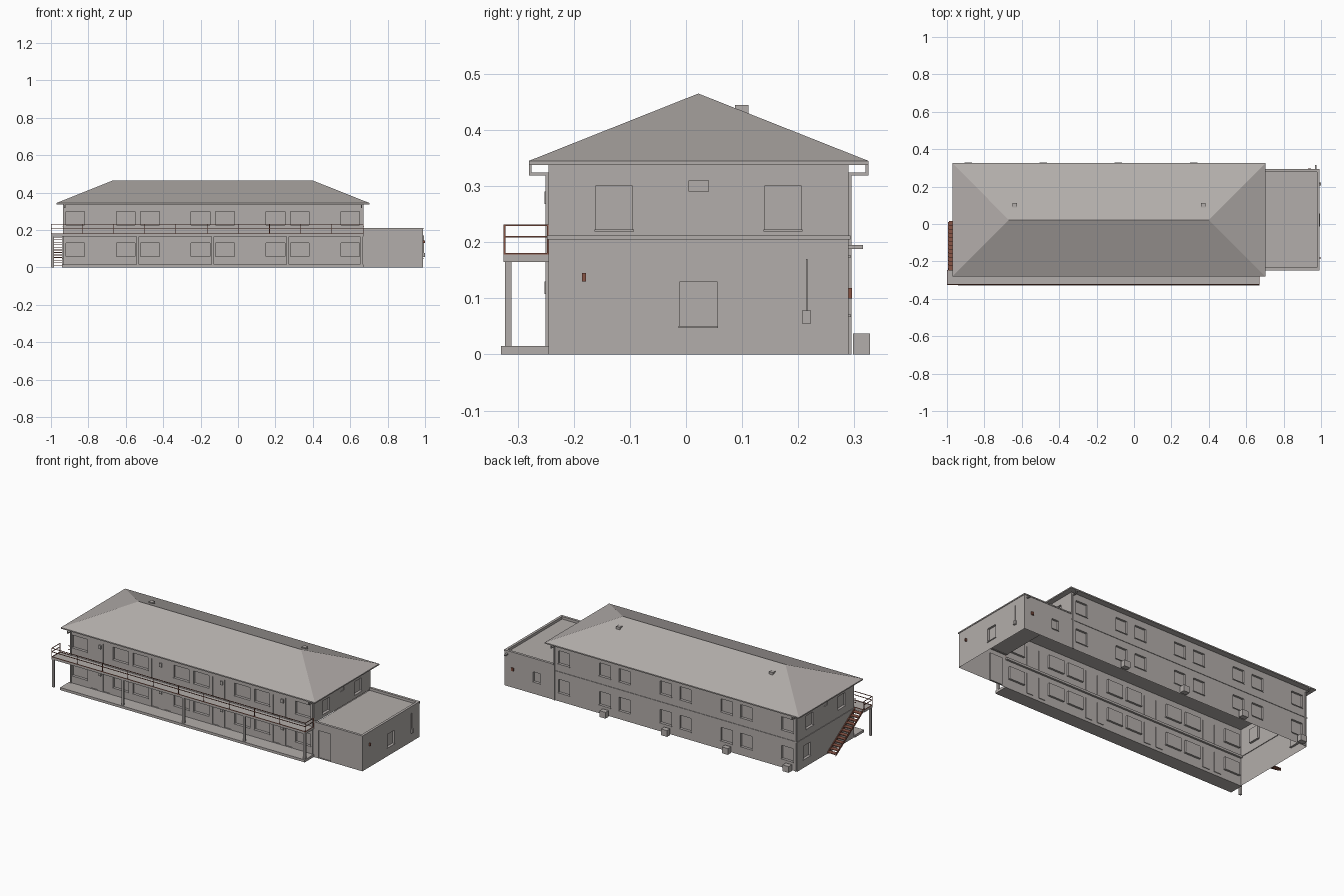
import bpy, bmesh
from mathutils import Vector

cube = bpy.data.objects.get("Cube")
if cube:
    bpy.data.objects.remove(cube, do_unlink=True)


def material(name, rgb):
    m = bpy.data.materials.new(name)
    m.use_nodes = True
    m.diffuse_color = (*rgb, 1)
    m.node_tree.nodes["Principled BSDF"].inputs["Base Color"].default_value = (*rgb, 1)
    return m


STONE = material("warm_grey", (0.45, 0.42, 0.405))
BROWN = material("rust_brown", (0.25, 0.09, 0.06))


def finish(name, bm, mat):
    me = bpy.data.meshes.new(name)
    bm.to_mesh(me)
    bm.free()
    me.materials.append(mat)
    ob = bpy.data.objects.new(name, me)
    bpy.context.collection.objects.link(ob)
    return ob


def boxes(name, spans, mat=STONE):
    """One object made of boxes given as (x0, x1, y0, y1, z0, z1)."""
    bm = bmesh.new()
    for x0, x1, y0, y1, z0, z1 in spans:
        vs = bmesh.ops.create_cube(bm, size=1)["verts"]
        for v in vs:
            v.co = ((x0 + x1) / 2 + v.co.x * (x1 - x0),
                    (y0 + y1) / 2 + v.co.y * (y1 - y0),
                    (z0 + z1) / 2 + v.co.z * (z1 - z0))
    return finish(name, bm, mat)


def wall(name, axis, side, offset, span, height, holes):
    """Thin wall facing side*axis, with recessed panels (u0, u1, z0, z1, depth)."""
    bm = bmesh.new()

    def point(u, z, depth=0):
        d = offset - side * depth
        return Vector((d, u, z)) if axis == "x" else Vector((u, d, z))

    # Winding follows the outward direction
    flip = (axis == "x") != (side > 0)

    def quad(pts):
        vs = [bm.verts.new(p) for p in pts]
        bm.faces.new(vs[::-1] if flip else vs)

    us = sorted({*span, *(h[0] for h in holes), *(h[1] for h in holes)})
    zs = sorted({*height, *(h[2] for h in holes), *(h[3] for h in holes)})
    for a, b in zip(us, us[1:]):
        for c, d in zip(zs, zs[1:]):
            mu, mz = (a + b) / 2, (c + d) / 2
            if not any(h[0] < mu < h[1] and h[2] < mz < h[3] for h in holes):
                quad([point(a, c), point(b, c), point(b, d), point(a, d)])
    for a, b, c, d, deep in holes:
        ring = [(a, c), (b, c), (b, d), (a, d)]
        quad([point(*p, deep) for p in ring])
        for p, q in zip(ring, ring[1:] + ring[:1]):
            quad([point(*p), point(*q), point(*q, deep), point(*p, deep)])
    bmesh.ops.remove_doubles(bm, verts=bm.verts, dist=1e-5)
    finish(name, bm, STONE)
    # Sills under the deep panels, which are the windows
    sills = []
    for a, b, c, d, deep in holes:
        if deep >= 0.01:
            lo, hi = sorted((offset - side * deep, offset + side * 0.004))
            u = (a - 0.002, b + 0.002)
            sills.append((lo, hi, *u, c - 0.003, c + 0.001) if axis == "x"
                         else (*u, lo, hi, c - 0.003, c + 0.001))
    if sills:
        boxes(name + "_sills", sills)


# Main dimensions
LEFT, RIGHT, END = -0.935, 0.67, 0.99
FRONT, BACK = -0.245, 0.29
EAVE, ANNEX = 0.34, 0.21
DECK = 0.178
BAYS = [-0.735 + 0.4 * i for i in range(4)]
LOW, HIGH = (0.05, 0.13), (0.222, 0.30)


def window(mid, width, rows):
    return [(mid - width / 2, mid + width / 2, *r, 0.012) for r in rows]


# Long walls: mirrored pairs of windows in each bay, doors on the front
front_holes, back_holes = [], []
for c in BAYS:
    for s in (-1, 1):
        front_holes += window(c + s * 0.135, 0.1, ((0.058, 0.13), (0.225, 0.30)))
        back_holes += window(c + s * 0.135, 0.075, (LOW, HIGH))
        for z in (0.018, DECK + 0.002):
            m = c + s * 0.04
            front_holes.append((m - 0.022, m + 0.022, z, z + 0.12, 0.004))
wall("front_wall", "y", -1, FRONT, (LEFT, RIGHT), (0, EAVE), front_holes)
wall("back_wall", "y", 1, BACK, (LEFT, RIGHT), (0, EAVE), back_holes)

# End walls
gable = window(-0.128, 0.066, (HIGH,)) + window(0.173, 0.066, (HIGH,))
gable.append((0.005, 0.04, 0.29, 0.31, 0.004))
wall("left_upper_wall", "x", 1, RIGHT, (FRONT, BACK), (ANNEX - 0.01, EAVE), gable)
wall("right_end_wall", "x", -1, LEFT, (FRONT, BACK), (0, EAVE),
     gable + window(0.2, 0.066, (LOW,)))

# Side annex with parapet roof
wall("annex_front_wall", "y", -1, FRONT, (RIGHT, END), (0, ANNEX),
     [(0.70, 0.78, 0.002, 0.165, 0.008)])
wall("annex_back_wall", "y", 1, BACK, (RIGHT, END), (0, ANNEX),
     window(0.78, 0.045, ((0.07, 0.13),)))
wall("annex_end_wall", "x", 1, END, (FRONT, BACK), (0, ANNEX),
     window(0.022, 0.066, (LOW,)))
boxes("annex_roof", [(RIGHT, END - 0.001, FRONT + 0.001, BACK - 0.001, 0.192, 0.197)])
boxes("annex_parapet", [
    (RIGHT, END + 0.003, FRONT - 0.003, FRONT + 0.012, 0.205, 0.212),
    (RIGHT, END + 0.003, BACK - 0.012, BACK + 0.003, 0.205, 0.212),
    (END - 0.012, END + 0.003, FRONT + 0.012, BACK - 0.012, 0.205, 0.212),
    (RIGHT, END - 0.001, FRONT + 0.009, FRONT + 0.012, 0.19, 0.205),
    (RIGHT, END - 0.001, BACK - 0.012, BACK - 0.009, 0.19, 0.205),
    (END - 0.012, END - 0.009, FRONT + 0.012, BACK - 0.012, 0.19, 0.205)])

# Belt course between the floors
boxes("belt_course", [
    (LEFT - 0.003, RIGHT, BACK - 0.004, BACK + 0.003, 0.172, 0.177),
    (LEFT - 0.003, LEFT + 0.004, FRONT, BACK, 0.172, 0.177),
    (LEFT, RIGHT, FRONT, FRONT + 0.012, 0.165, DECK)])

# Hipped roof: eave slab with a ridge
bm = bmesh.new()
eaves = [(-0.97, -0.28), (0.702, -0.28), (0.702, 0.325), (-0.97, 0.325)]
low = [bm.verts.new((x, y, 0.338)) for x, y in eaves]
top = [bm.verts.new((x, y, 0.345)) for x, y in eaves]
r0, r1 = (bm.verts.new((x, 0.022, 0.465)) for x in (-0.67, 0.40))
bm.faces.new(low[::-1])
for i in range(4):
    j = (i + 1) % 4
    bm.faces.new((low[i], low[j], top[j], top[i]))
for f in ((top[0], top[1], r1, r0), (top[1], top[2], r1),
          (top[2], top[3], r0, r1), (top[3], top[0], r0)):
    bm.faces.new(f)
finish("roof", bm, STONE)
boxes("roof_vents", [(x - 0.012, x + 0.012, 0.087, 0.111, 0.42, 0.445)
                     for x in (-0.637, 0.37)])

# Gutters' downpipes at the four corners
pipes = []
for x in (LEFT + 0.006, RIGHT - 0.012):
    for y, edge, s in ((FRONT, -0.28, -1), (BACK, 0.325, 1)):
        a, b = sorted((y, edge))
        pipes.append((x, x + 0.006, a, b, 0.319, 0.324))
        a, b = sorted((edge, edge - s * 0.005))
        pipes.append((x, x + 0.006, a, b, 0.324, 0.34))
        a, b = sorted((y, y + s * 0.005))
        pipes.append((x, x + 0.006, a, b, 0, 0.324))
boxes("downpipes", pipes)

# Porch slab, balcony deck and posts
boxes("porch_slab", [(-0.94, RIGHT, -0.33, FRONT, 0, 0.015)])
boxes("balcony_deck", [(-1.0, RIGHT, -0.325, FRONT, 0.165, DECK)])
posts = [(x - 0.007, x + 0.007, -0.323, -0.311, 0.015, 0.165)
         for x in (-0.535, -0.135, 0.265, 0.66)]
posts.append((-0.999, -0.985, -0.323, -0.311, 0, 0.165))
boxes("porch_posts", posts)

# Balcony railing
T = 0.003
rails = []
for z in (DECK, 0.208, 0.229):
    rails.append((-1.0, RIGHT, -0.325, -0.325 + T, z, z + T))
    rails.append((RIGHT - T, RIGHT, -0.325, FRONT, z, z + T))
    rails.append((-1.0, -1.0 + T, -0.325, FRONT, z, z + T))
    rails.append((-1.0, LEFT, FRONT - T, FRONT, z, z + T) if z == DECK else
                 (-0.945, LEFT, FRONT - T, FRONT, z, z + T))
for i in range(11):
    x = -1.0 + i * (RIGHT + 1.0 - T) / 10
    rails.append((x, x + T, -0.325, -0.325 + T, DECK, 0.23))
rails += [(x, x + T, FRONT - T, FRONT, DECK, 0.23) for x in (-1.0, RIGHT - T)]
boxes("balcony_railing", rails, BROWN)

# Outside stair: treads between two sloping stringers
N = 12
boxes("stair_treads", [(-0.99, -0.94, 0.01 - 0.255 * (i + 1) / N, 0.015 - 0.255 * i / N,
                        DECK * (i + 1) / (N + 1) - 0.004, DECK * (i + 1) / (N + 1))
                       for i in range(N)], BROWN)
stringers = boxes("stair_stringers", [(x, x + 0.004, FRONT, 0.01, 0, 0.014)
                                      for x in (-0.994, -0.942)], BROWN)
for v in stringers.data.vertices:
    if v.co.y < -0.1:
        v.co.z += DECK - 0.014

# Cooling units along the back, lamps and service boxes
boxes("cooling_units", [(x - 0.02, x + 0.02, BACK + 0.008, 0.328, 0, 0.037)
                        for x in (-0.885, -0.485, -0.085, 0.32)])
boxes("front_lamps", [(c - 0.008, c + 0.008, FRONT - 0.007, FRONT, z, z + 0.022)
                      for c in BAYS for z in (0.108, 0.268)])
boxes("service_box", [(END, 1.0, 0.207, 0.223, 0.055, 0.078),
                      (END, END + 0.004, 0.2135, 0.2165, 0.078, 0.17)])
boxes("annex_lamps", [(END, 1.0, -0.185, -0.178, 0.13, 0.145),
                      (0.93, 0.945, BACK, BACK + 0.006, 0.1, 0.118)], BROWN)
boxes("wall_spout", [(0.967, 0.977, BACK, 0.315, 0.188, 0.195)])
